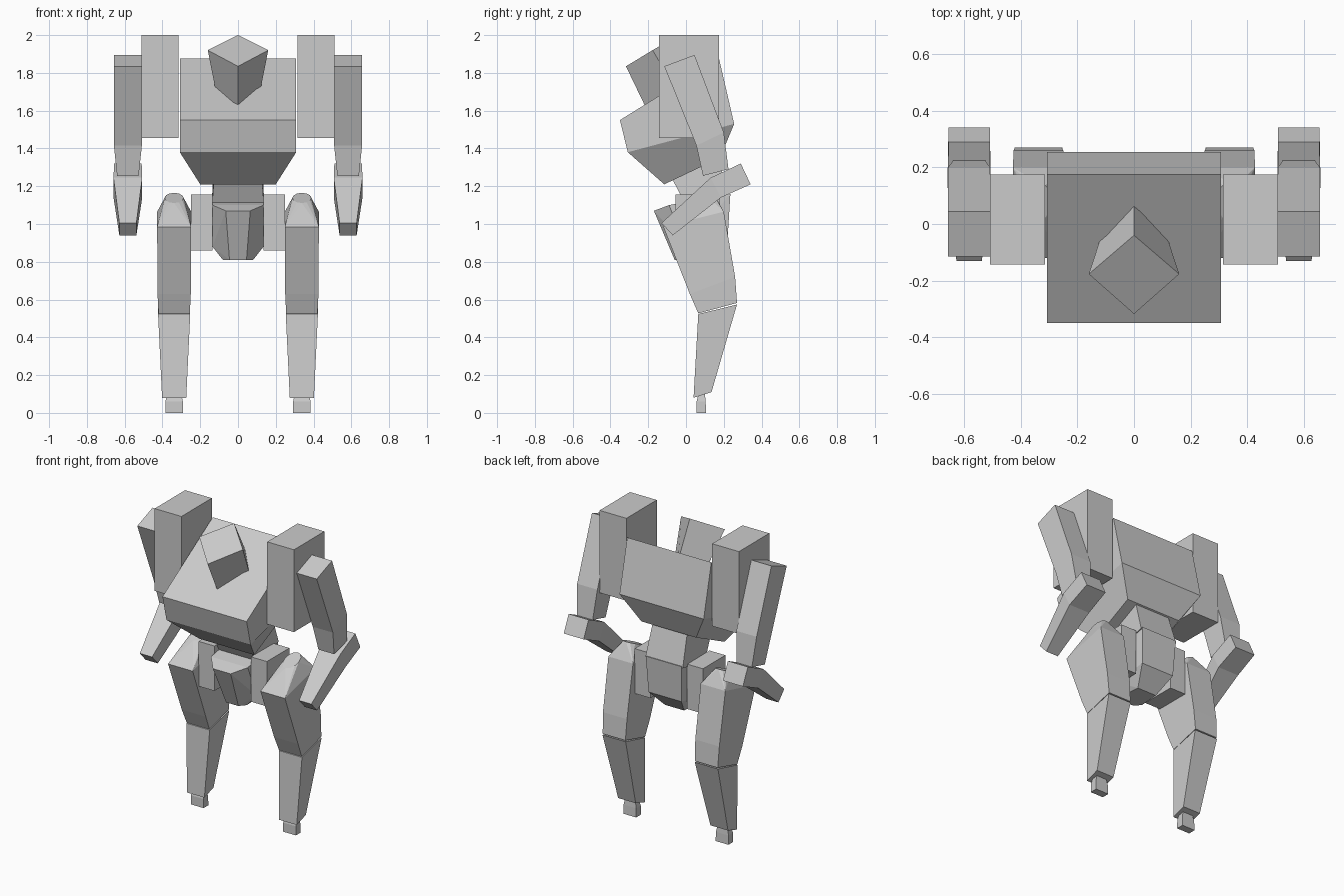
import bpy, bmesh
from math import cos, sin, pi

if "Cube" in bpy.data.objects:
    bpy.data.objects.remove(bpy.data.objects["Cube"])


def finish(name, bm, mirror=False):
    bmesh.ops.recalc_face_normals(bm, faces=bm.faces)
    me = bpy.data.meshes.new(name)
    bm.to_mesh(me)
    bm.free()
    ob = bpy.data.objects.new(name, me)
    bpy.context.collection.objects.link(ob)
    if mirror:
        m = ob.modifiers.new("Mirror", 'MIRROR')
        m.use_mirror_merge = False
    return ob


def loft(name, rings, cx=0.0, mirror=False):
    """Each ring: half width, front (y, z), back (y, z)."""
    bm = bmesh.new()
    loops = []
    for w, f, b in rings:
        pts = [(cx - w, *f), (cx + w, *f), (cx + w, *b), (cx - w, *b)]
        loops.append([bm.verts.new(p) for p in pts])
    for a, b in zip(loops, loops[1:]):
        for i in range(4):
            j = (i + 1) % 4
            bm.faces.new((a[i], a[j], b[j], b[i]))
    bm.faces.new(loops[0])
    bm.faces.new(loops[-1])
    return finish(name, bm, mirror)


def hull(name, pts, mirror=False):
    bm = bmesh.new()
    for p in pts:
        bm.verts.new(p)
    r = bmesh.ops.convex_hull(bm, input=bm.verts)
    loose = [v for v in bm.verts if not v.link_faces]
    bmesh.ops.delete(bm, geom=loose, context='VERTS')
    bmesh.ops.dissolve_limit(bm, angle_limit=0.03, verts=bm.verts, edges=bm.edges)
    return finish(name, bm, mirror)


def both(pts):
    return [(s * x, y, z) for x, y, z in pts for s in (1, -1)]


# Torso: leaning slab that tapers toward the waist
loft("torso", [(0.308, (-0.35, 1.55), (0.175, 1.875)),
               (0.308, (-0.308, 1.38), (0.255, 1.53)),
               (0.2, (-0.115, 1.21), (0.18, 1.35))])

# Head: diamond-shaped block sunk into the torso top
bm = bmesh.new()
top = [(0, -0.318, 1.835), (0.16, -0.177, 1.92), (0, -0.04, 2.0), (-0.16, -0.177, 1.92)]
low = [(0, -0.2, 1.59), (0.115, -0.04, 1.69), (0, 0.083, 1.767), (-0.115, -0.04, 1.69)]
a, b = [[bm.verts.new(p) for p in ring] for ring in (top, low)]
for i in range(4):
    j = (i + 1) % 4
    bm.faces.new((a[i], a[j], b[j], b[i]))
bm.faces.new(a)
bm.faces.new(b)
finish("head", bm)

# Waist and pelvis
loft("waist", [(0.125, (-0.09, 1.27), (0.16, 1.38)),
               (0.137, (0.0, 1.10), (0.23, 1.15))])
hull("pelvis", both([(0.065, -0.17, 1.07), (0.135, -0.09, 1.10), (0.13, 0.235, 1.16),
                     (0.135, 0.0, 0.88), (0.12, 0.22, 0.92),
                     (0.045, -0.06, 0.81), (0.08, -0.02, 0.81), (0.07, 0.12, 0.81)]))

# Shoulder and hip blocks
loft("shoulder_block", [(0.098, (-0.143, 2.0), (0.175, 2.0)),
                        (0.098, (-0.143, 1.455), (0.175, 1.455))], 0.412, True)
loft("hip_block", [(0.058, (-0.055, 1.157), (0.18, 1.157)),
                   (0.058, (-0.055, 0.86), (0.18, 0.86))], 0.192, True)

# Arms
AX = 0.583
loft("upper_arm", [(0.074, (-0.115, 1.835), (0.045, 1.895)),
                   (0.074, (0.055, 1.415), (0.2, 1.485)),
                   (0.057, (0.09, 1.255), (0.225, 1.29))], AX, True)
loft("forearm", [(0.073, (0.29, 1.32), (0.342, 1.21)),
                 (0.076, (0.13, 1.245), (0.185, 1.14)),
                 (0.045, (-0.13, 1.005), (-0.07, 0.94))], AX, True)

# Thighs: boxy body rising to a small tilted round cap
LX = 0.338
profile = [(0.09, -0.12, 0.985), (0.09, 0.2, 1.065), (0.088, 0.02, 0.63),
           (0.088, 0.26, 0.72), (0.083, 0.065, 0.527), (0.083, 0.27, 0.582)]
pts = [(LX + s * w, y, z) for w, y, z in profile for s in (1, -1)]
for i in range(12):
    t = 2 * pi * i / 12
    pts.append((LX + 0.05 * cos(t), 0.08 + 0.065 * sin(t), 1.138 + 0.027 * sin(t)))
hull("thigh", pts, True)

# Shins and feet
loft("shin", [(0.085, (0.065, 0.523), (0.27, 0.574)),
              (0.064, (0.04, 0.08), (0.135, 0.11))], LX, True)
loft("foot", [(0.038, (0.066, 0.10), (0.1, 0.10)),
              (0.046, (0.056, 0.06), (0.104, 0.06)),
              (0.047, (0.056, 0.0), (0.106, 0.0))], LX, True)
